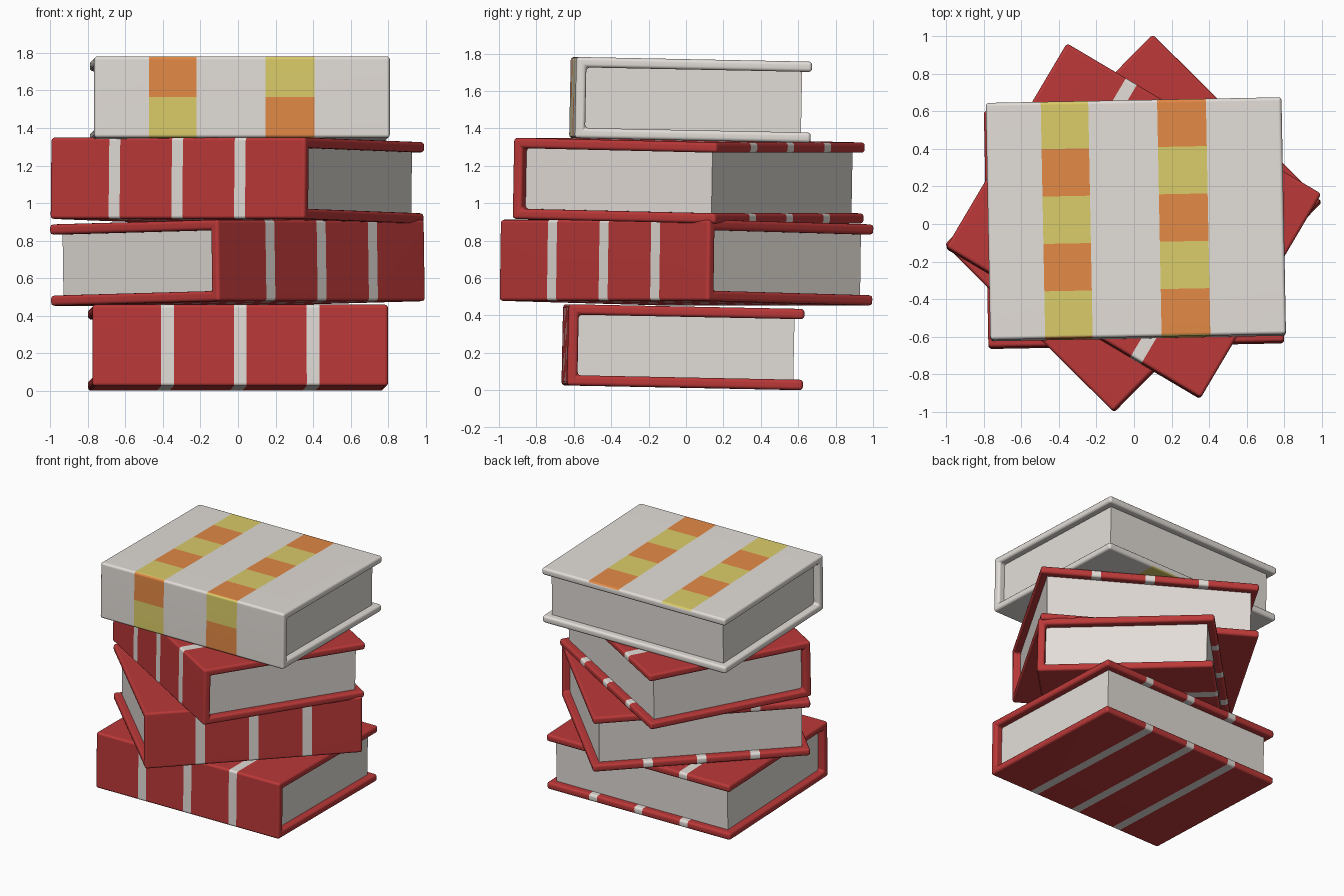
import bpy, bmesh, math
from mathutils import Matrix, Vector

if "Cube" in bpy.data.objects:
    bpy.data.objects.remove(bpy.data.objects["Cube"])

W, D, H = 1.575, 1.262, 0.434      # spine length, depth, thickness
T, INSET, BEVEL = 0.055, 0.052, 0.018
STEP = D / 5                       # checker length on the pale cover


def material(name, rgb):
    m = bpy.data.materials.new(name)
    m.diffuse_color = (*rgb, 1)
    m.use_nodes = True
    m.node_tree.nodes["Principled BSDF"].inputs["Base Color"].default_value = m.diffuse_color
    return m


red = material("cover red", (0.50, 0.040, 0.040))
ivory = material("ivory", (0.76, 0.72, 0.68))
orange = material("orange", (0.76, 0.25, 0.06))
yellow = material("yellow", (0.70, 0.60, 0.14))


def finish(name, bm, mats, matrix):
    me = bpy.data.meshes.new(name)
    bmesh.ops.recalc_face_normals(bm, faces=bm.faces[:])
    bm.to_mesh(me)
    bm.free()
    for m in mats:
        me.materials.append(m)
    ob = bpy.data.objects.new(name, me)
    bpy.context.collection.objects.link(ob)
    ob.matrix_world = matrix
    return ob


def cut(bm, co, no):
    geom = bm.verts[:] + bm.edges[:] + bm.faces[:]
    bmesh.ops.bisect_plane(bm, geom=geom, dist=1e-5, plane_co=co, plane_no=no)


# three thin bands wrapping the whole cover
RED_BANDS = [(c - 0.034, c + 0.034) for c in (-0.388, 0.0, 0.388)]


def red_rule(c, n):
    return 1 if any(a < c.x < b for a, b in RED_BANDS) else 0


# two wide checkered bands on the outside of the pale cover
PALE_BANDS = [(-0.495, -0.242), (0.125, 0.385)]


def pale_rule(c, n):
    for col, (a, b) in enumerate(PALE_BANDS):
        if not a < c.x < b:
            continue
        k = math.floor((c.y + D / 2) / STEP)
        if n.y < -0.1 and -n.y >= abs(n.z) and c.y < -D / 2 + 0.022:
            k = 1 if c.z > 0 else 0            # spine
        elif n.y > 0.72 or abs(c.z) < H / 2 - 0.02 or n.z * c.z <= 0:
            return 0                           # fore rim and inside
        elif c.z < 0:
            k += 1                             # underside
        return 2 if (k + col) % 2 == 0 else 1
    return 0


def book(name, mats, bands, rule, loc, angle, checker=False):
    mat = (Matrix.Translation(loc) @ Matrix.Rotation(math.radians(angle), 4, 'Z')
           @ Matrix.Rotation(math.radians(-1.15), 4, 'X'))
    # cover: C-shaped profile extruded along the spine
    y0, y1, z = -D / 2, D / 2, H / 2
    prof = [(y0, -z), (y1, -z), (y1, -z + T), (y0 + T, -z + T),
            (y0 + T, z - T), (y1, z - T), (y1, z), (y0, z)]
    bm = bmesh.new()
    face = bm.faces.new([bm.verts.new((-W / 2, y, zz)) for y, zz in prof])
    ext = bmesh.ops.extrude_face_region(bm, geom=[face])
    bmesh.ops.translate(bm, vec=(W, 0, 0),
                        verts=[v for v in ext["geom"] if isinstance(v, bmesh.types.BMVert)])
    if face.is_valid and len(bm.faces) < 10:   # close the starting end if it was removed
        bmesh.ops.holes_fill(bm, edges=bm.edges[:])
    bmesh.ops.recalc_face_normals(bm, faces=bm.faces[:])
    bmesh.ops.bevel(bm, geom=bm.edges[:], offset=BEVEL, segments=3,
                    profile=0.5, affect='EDGES', clamp_overlap=True)
    for a, b in bands:
        cut(bm, (a, 0, 0), (1, 0, 0))
        cut(bm, (b, 0, 0), (1, 0, 0))
    if checker:
        cut(bm, (0, 0, 0), (0, 0, 1))
        for i in range(1, 5):
            cut(bm, (0, y0 + i * STEP, 0), (0, 1, 0))
    bm.normal_update()
    for f in bm.faces:
        f.material_index = rule(f.calc_center_median(), f.normal)
    cover = finish(name + "_cover", bm, mats, mat)
    bpy.ops.object.select_all(action='DESELECT')
    cover.select_set(True)
    bpy.context.view_layer.objects.active = cover
    bpy.ops.object.shade_smooth_by_angle(angle=math.radians(40))
    wn = cover.modifiers.new("weighted normals", 'WEIGHTED_NORMAL')
    wn.keep_sharp = True

    # page block
    bm = bmesh.new()
    ya, yb = y0 + T - 0.01, y1 - INSET
    size = Vector((W - 2 * INSET, yb - ya, H - 2 * T + 0.01))
    bmesh.ops.create_cube(bm, size=1, matrix=Matrix.Translation((0, (ya + yb) / 2, 0))
                          @ Matrix.Diagonal((*size, 1)))
    finish(name + "_pages", bm, [ivory], mat)


# stack, bottom to top
book("bottom_book", [red, ivory], RED_BANDS, red_rule, (0.0, -0.016, 0.230), 1.1)
book("second_book", [red, ivory], RED_BANDS, red_rule, (-0.003, 0.003, 0.682), 45.3)
book("third_book", [red, ivory], RED_BANDS, red_rule, (-0.003, 0.015, 1.120), -30.6)
book("top_book", [ivory, orange, yellow], PALE_BANDS, pale_rule,
     (0.010, 0.025, 1.552), 1.1, True)
